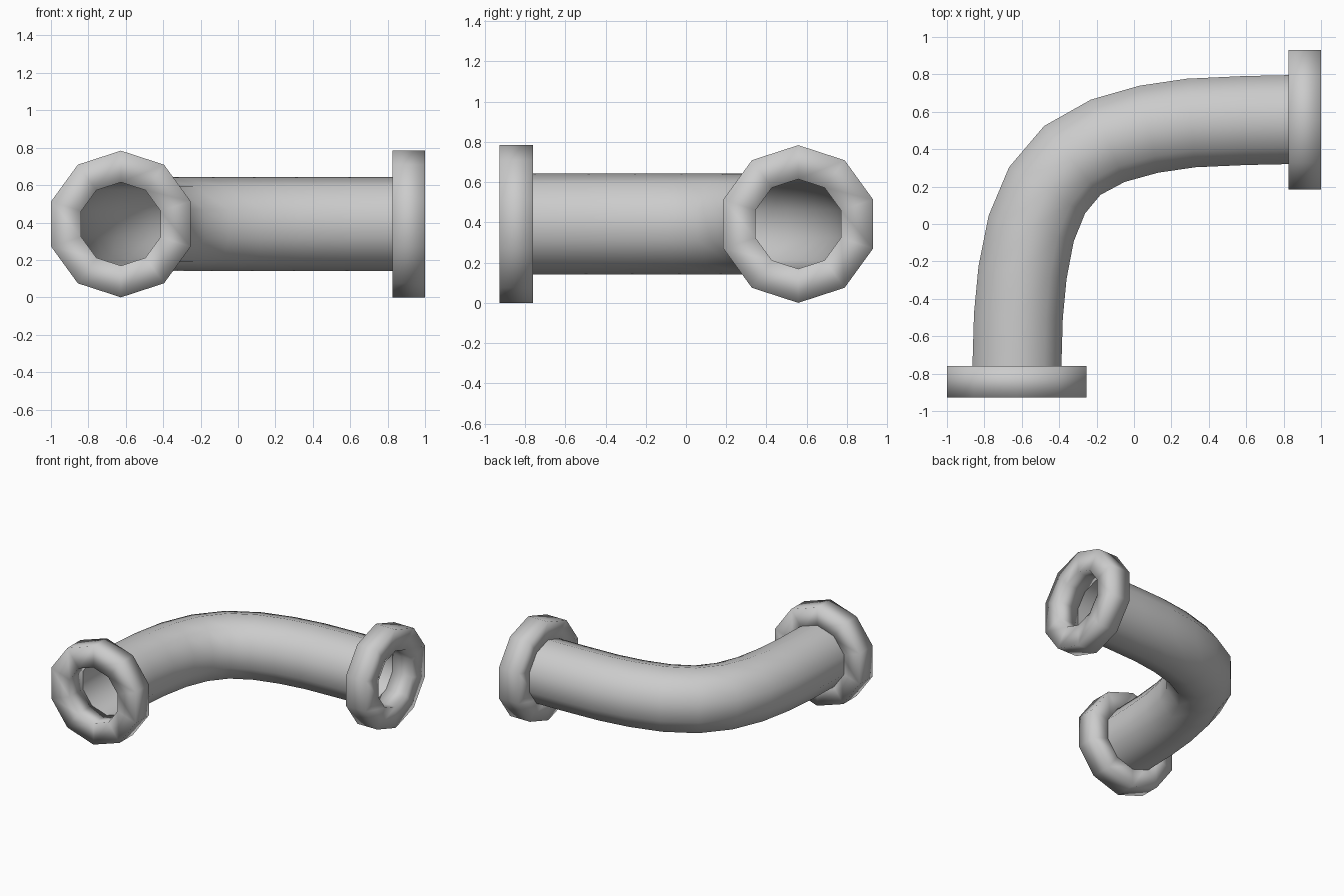
import bpy, bmesh, math
from mathutils import Vector

if "Cube" in bpy.data.objects:
    bpy.data.objects.remove(bpy.data.objects["Cube"])

SIDES = 10
Z = 0.392
UP = Vector((0, 0, 1))
R_PIPE, R_BORE, R_FLANGE = 0.25, 0.223, 0.392

# centre line of the elbow, from the front flange to the right flange
path = [Vector((x, y, Z)) for x, y in [
    (-0.626, -0.76), (-0.618, -0.49), (-0.596, -0.26), (-0.55, -0.025),
    (-0.465, 0.18), (-0.33, 0.34), (-0.14, 0.445), (0.08, 0.507),
    (0.305, 0.54), (0.59, 0.553), (0.825, 0.558)]]


def sweep(name, stations, closed=False, flip=False):
    """Join ten-sided rings; each station is (centre, direction, radius)."""
    bm = bmesh.new()
    rings = []
    for c, d, r in stations:
        side = d.cross(UP).normalized()
        rings.append([bm.verts.new(c + r * (math.cos(a) * UP + math.sin(a) * side))
                      for a in (2 * math.pi * i / SIDES for i in range(SIDES))])
    pairs = list(zip(rings, rings[1:]))
    if closed:
        pairs.append((rings[-1], rings[0]))
    for a, b in pairs:
        for i in range(SIDES):
            j = (i + 1) % SIDES
            bm.faces.new((a[i], a[j], b[j], b[i]))
    bmesh.ops.recalc_face_normals(bm, faces=bm.faces)
    # make open tubes face outward, or inward for the bore
    if not closed:
        f = next(iter(bm.faces))
        f.normal_update()
        outward = f.normal.dot(f.calc_center_median() - stations[0][0]) > 0
        if outward == flip:
            bmesh.ops.reverse_faces(bm, faces=list(bm.faces))
    for f in bm.faces:
        f.smooth = True
    me = bpy.data.meshes.new(name)
    bm.to_mesh(me)
    bm.free()
    ob = bpy.data.objects.new(name, me)
    bpy.context.collection.objects.link(ob)
    return ob


def tube(pts, r):
    out = []
    for i, p in enumerate(pts):
        if i == 0:
            d = Vector((0, 1, 0))
        elif i == len(pts) - 1:
            d = Vector((1, 0, 0))
        else:
            d = (pts[i + 1] - p).normalized() + (p - pts[i - 1]).normalized()
        out.append((p, d.normalized(), r))
    return out


# outer pipe wall and the bore inside it
sweep("elbow_pipe", tube(path, R_PIPE))
sweep("pipe_bore", tube(path, R_BORE), flip=True)

# flange rings at both open ends
for name, c, d, depth in [
        ("front_flange", path[0], Vector((0, -1, 0)), 0.168),
        ("right_flange", path[-1], Vector((1, 0, 0)), 0.175)]:
    face = c + d * depth
    sweep(name, [(c, d, R_BORE), (c, d, R_FLANGE),
                 (face, d, R_FLANGE), (face, d, R_BORE)], closed=True)
